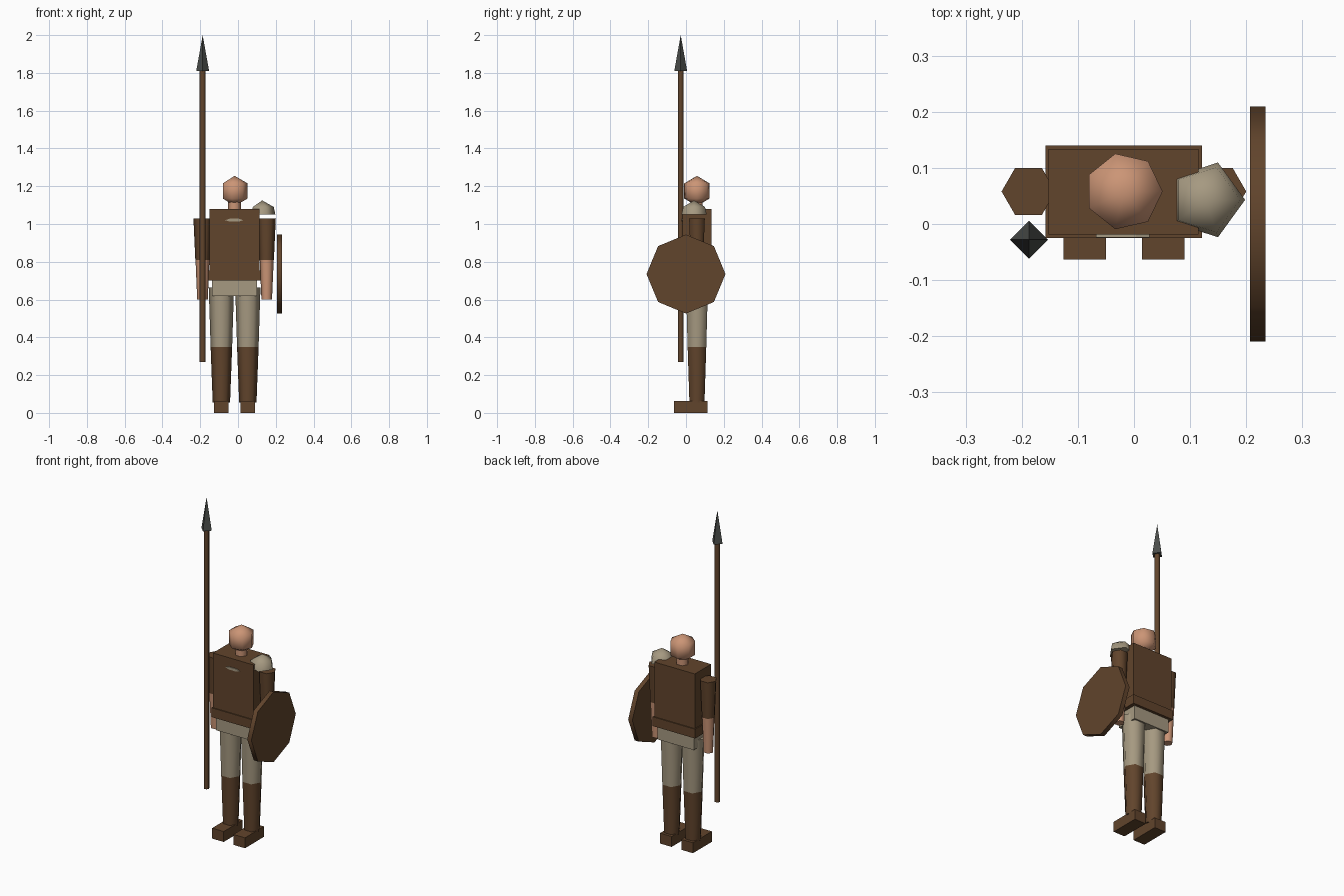
import bpy, bmesh, math
from mathutils import Matrix, Vector

if "Cube" in bpy.data.objects:
    bpy.data.objects.remove(bpy.data.objects["Cube"], do_unlink=True)

MID_X, MID_Y = -0.018, 0.058   # body axis


def material(name, rgb):
    m = bpy.data.materials.new(name)
    m.use_nodes = True
    color = (*rgb, 1)
    m.diffuse_color = color
    bsdf = m.node_tree.nodes["Principled BSDF"]
    bsdf.inputs["Base Color"].default_value = color
    bsdf.inputs["Roughness"].default_value = 0.8
    return m


leather = material("brown leather", (0.12, 0.058, 0.025))
skin = material("skin", (0.60, 0.30, 0.18))
cloth = material("tan cloth", (0.38, 0.32, 0.22))
iron = material("dark iron", (0.07, 0.075, 0.07))


def finish(name, bm, mat, smooth_angle=None):
    bmesh.ops.recalc_face_normals(bm, faces=bm.faces)
    mesh = bpy.data.meshes.new(name)
    bm.to_mesh(mesh)
    bm.free()
    mesh.materials.append(mat)
    obj = bpy.data.objects.new(name, mesh)
    bpy.context.collection.objects.link(obj)
    if smooth_angle:
        bpy.ops.object.select_all(action='DESELECT')
        obj.select_set(True)
        bpy.context.view_layer.objects.active = obj
        bpy.ops.object.shade_smooth_by_angle(angle=math.radians(smooth_angle))
    return obj


def box(name, lo, hi, mat):
    bm = bmesh.new()
    lo, hi = Vector(lo), Vector(hi)
    size = Matrix.Diagonal((*(hi - lo), 1))
    bmesh.ops.create_cube(bm, size=1, matrix=Matrix.Translation((lo + hi) / 2) @ size)
    return finish(name, bm, mat)


def lathe(name, x, y, profile, sides, mat, smooth_angle=70):
    """Stack rings of (radius, z); a zero radius makes a pole."""
    bm = bmesh.new()
    rings = []
    for r, z in profile:
        angles = [2 * math.pi * i / sides for i in range(sides if r else 1)]
        rings.append([bm.verts.new((x + r * math.cos(a), y + r * math.sin(a), z))
                      for a in angles])
    for low, high in zip(rings, rings[1:]):
        for i in range(sides):
            j = (i + 1) % sides
            corners = [low[i % len(low)], low[j % len(low)],
                       high[j % len(high)], high[i % len(high)]]
            bm.faces.new(list(dict.fromkeys(corners)))
    for ring in (rings[0], rings[-1]):
        if len(ring) > 1:
            bm.faces.new(ring)
    return finish(name, bm, mat, smooth_angle)


# Head and neck
lathe("head", MID_X, MID_Y,
      [(0, 1.095), (0.069, 1.135), (0.069, 1.215), (0, 1.255)], 7, skin, 85)
lathe("neck", MID_X, MID_Y, [(0.035, 1.05), (0.035, 1.13)], 6, skin)

# Torso, belt and hips
box("torso", (-0.152, -0.019, 0.71), (0.115, 0.134, 1.08), leather)
box("belt", (-0.158, -0.025, 0.70), (0.121, 0.140, 0.755), leather)
box("hips", (-0.138, -0.008, 0.62), (0.100, 0.124, 0.71), cloth)

# Thin collar plate on the chest
collar = lathe("collar_plate", 0, 0, [(1, -0.004), (1, 0.004)], 6, cloth, None)
collar.data.transform(Matrix.Translation((MID_X - 0.002, -0.02, 1.02))
                      @ Matrix.Rotation(math.pi / 2, 4, 'X')
                      @ Matrix.Diagonal((0.048, 0.009, 1, 1)))

# Limbs, repeated for both sides
for side, sign in (("right", -1), ("left", 1)):
    arm_x = MID_X + sign * 0.170
    leg_x = MID_X + sign * 0.070
    lathe(side + "_upper_arm", arm_x, MID_Y, [(0.038, 0.81), (0.048, 1.03)], 6, leather)
    lathe(side + "_forearm", arm_x, MID_Y, [(0.028, 0.60), (0.037, 0.81)], 6, skin)
    lathe(side + "_thigh", leg_x, MID_Y, [(0.057, 0.35), (0.067, 0.665)], 6, cloth)
    lathe(side + "_shin", leg_x, MID_Y, [(0.046, 0.055), (0.057, 0.35)], 6, leather)
    box(side + "_boot", (leg_x - 0.038, -0.063, 0), (leg_x + 0.038, 0.115, 0.062), leather)

# Shoulder guard on the left shoulder
lathe("shoulder_guard", 0.128, 0.043,
      [(0.070, 1.05), (0.061, 1.09), (0, 1.125)], 5, cloth, 80)

# Shield beside the left arm
shield = lathe("shield", 0, 0, [(0.209, -0.0135), (0.209, 0.0135)], 8, leather, 60)
shield.data.transform(Matrix.Translation((0.2205, 0, 0.735))
                      @ Matrix.Rotation(math.pi / 2, 4, 'Y'))

# Spear beside the right arm
lathe("spear_shaft", -0.187, -0.028, [(0.016, 0.27), (0.016, 1.815)], 6, leather)
lathe("spear_head", -0.187, -0.028, [(0.034, 1.81), (0, 2.0)], 4, iron, 30)
